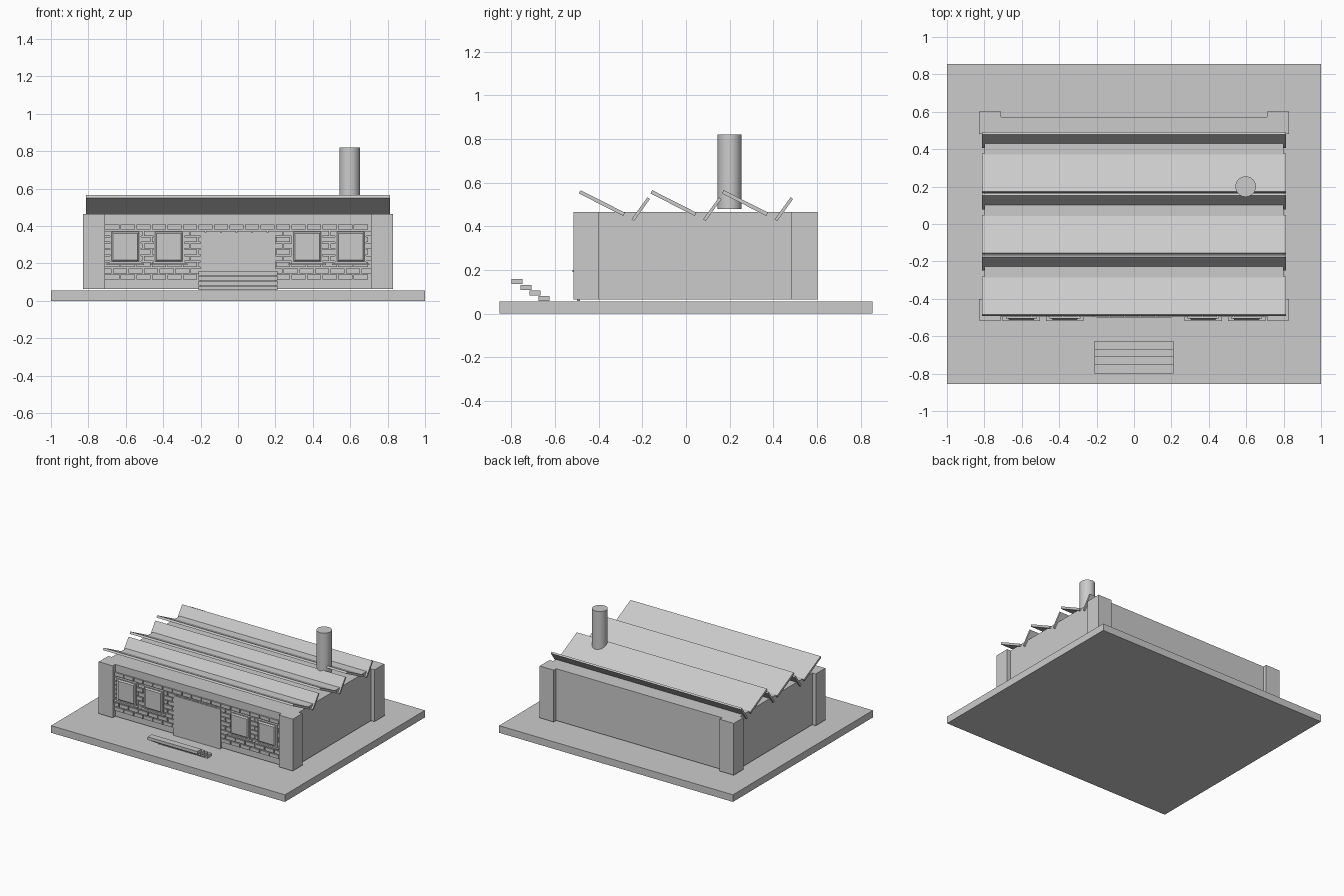
import bpy
import bmesh
import math
from mathutils import Matrix

default = bpy.data.objects.get("Cube")
if default:
    bpy.data.objects.remove(default, do_unlink=True)

grey = bpy.data.materials.new("light_grey")
grey.use_nodes = True
colour = (0.6, 0.6, 0.6, 1)
grey.diffuse_color = colour
grey.node_tree.nodes["Principled BSDF"].inputs["Base Color"].default_value = colour


def finish(name, bm):
    mesh = bpy.data.meshes.new(name)
    bmesh.ops.recalc_face_normals(bm, faces=bm.faces)
    bm.to_mesh(mesh)
    bm.free()
    mesh.materials.append(grey)
    obj = bpy.data.objects.new(name, mesh)
    bpy.context.collection.objects.link(obj)
    return obj


def add_box(bm, x, y, z):
    """Add a box from its (low, high) range on each axis."""
    ranges = (x, y, z)
    centre = [(a + b) / 2 for a, b in ranges]
    size = [b - a for a, b in ranges]
    matrix = Matrix.Translation(centre) @ Matrix.Diagonal((*size, 1))
    return bmesh.ops.create_cube(bm, size=1, matrix=matrix)["verts"]


def box(name, x, y, z):
    bm = bmesh.new()
    add_box(bm, x, y, z)
    return finish(name, bm)


def slab(name, start, end, half_width, thick):
    """Tilted roof panel between two (y, z) points."""
    dy, dz = end[0] - start[0], end[1] - start[1]
    matrix = (Matrix.Translation((0, (start[0] + end[0]) / 2, (start[1] + end[1]) / 2))
              @ Matrix.Rotation(math.atan2(dz, dy), 4, 'X')
              @ Matrix.Diagonal((2 * half_width, math.hypot(dy, dz), thick, 1)))
    bm = bmesh.new()
    bmesh.ops.create_cube(bm, size=1, matrix=matrix)
    return finish(name, bm)


# Ground plate and main hall
FLOOR, TOP = 0.064, 0.465
WALL = -0.485
box("ground_plate", (-1, 1), (-0.855, 0.855), (0, 0.055))
box("hall", (-0.8, 0.8), (WALL, 0.572), (FLOOR, TOP))

# Corner pillars
for side, s in (("left", 1), ("right", -1)):
    x = sorted((s * 0.71, s * 0.83))
    box("front_pillar_" + side, x, (-0.516, -0.4), (FLOOR, TOP))
    box("back_pillar_" + side, x, (0.482, 0.602), (FLOOR, TOP))

# Sawtooth roof: a long gentle panel and a short steep one, repeated
for i in range(3):
    o = i * 0.328
    slab(f"roof_panel_{i}", (-0.487 + o, 0.558), (-0.284 + o, 0.455), 0.813, 0.017)
    slab(f"skylight_panel_{i}", (-0.244 + o, 0.428), (-0.171 + o, 0.529), 0.813, 0.014)

# Chimney
bm = bmesh.new()
bmesh.ops.create_cone(bm, cap_ends=True, segments=32, radius1=0.055, radius2=0.055,
                      depth=0.34, matrix=Matrix.Translation((0.597, 0.2, 0.65)))
chimney = finish("chimney", bm)
bpy.context.view_layer.objects.active = chimney
chimney.select_set(True)
bpy.ops.object.shade_smooth_by_angle()

# Door and windows with raised panes and sills
box("door", (-0.2, 0.2), (-0.5, WALL), (0.058, 0.366))
windows = [s * c for s in (1, -1) for c in (0.37, 0.602)]
for i, c in enumerate(windows):
    box(f"window_{i}", (c - 0.083, c + 0.083), (-0.504, WALL), (0.195, 0.374))
    box(f"window_sill_{i}", (c - 0.1, c + 0.1), (-0.519, WALL), (0.19, 0.2))
    bm = bmesh.new()
    mid = 0.288
    for v in add_box(bm, (c - 0.074, c + 0.074), (-0.513, -0.503), (0.208, 0.368)):
        if v.co.y < -0.51:
            v.co.x = c + (v.co.x - c) * 0.88
            v.co.z = mid + (v.co.z - mid) * 0.88
    finish(f"window_pane_{i}", bm)

# Running-bond brickwork, left out behind the door and windows
bm = bmesh.new()
rows, pitch, length, joint = 9, 0.0335, 0.083, 0.007
for r in range(rows):
    z = 0.113 + r * pitch
    x = -0.71 - (r % 2) * length / 2
    while x < 0.71:
        a, b = max(x, -0.71), min(x + length - joint, 0.71)
        hidden = (z < 0.34 and a > -0.2 and b < 0.2) or (
            0.19 < z < 0.34 and any(a > c - 0.083 and b < c + 0.083 for c in windows))
        if b - a > 0.01 and not hidden:
            add_box(bm, (a, b), (-0.496, WALL), (z, z + pitch - joint))
        x += length
finish("brickwork", bm)

# Entrance steps
for i in range(4):
    y, z = -0.8 + i * 0.0415, 0.135 - i * 0.026
    box(f"step_{i}", (-0.212, 0.212), (y, y + 0.05), (z, z + 0.023))
